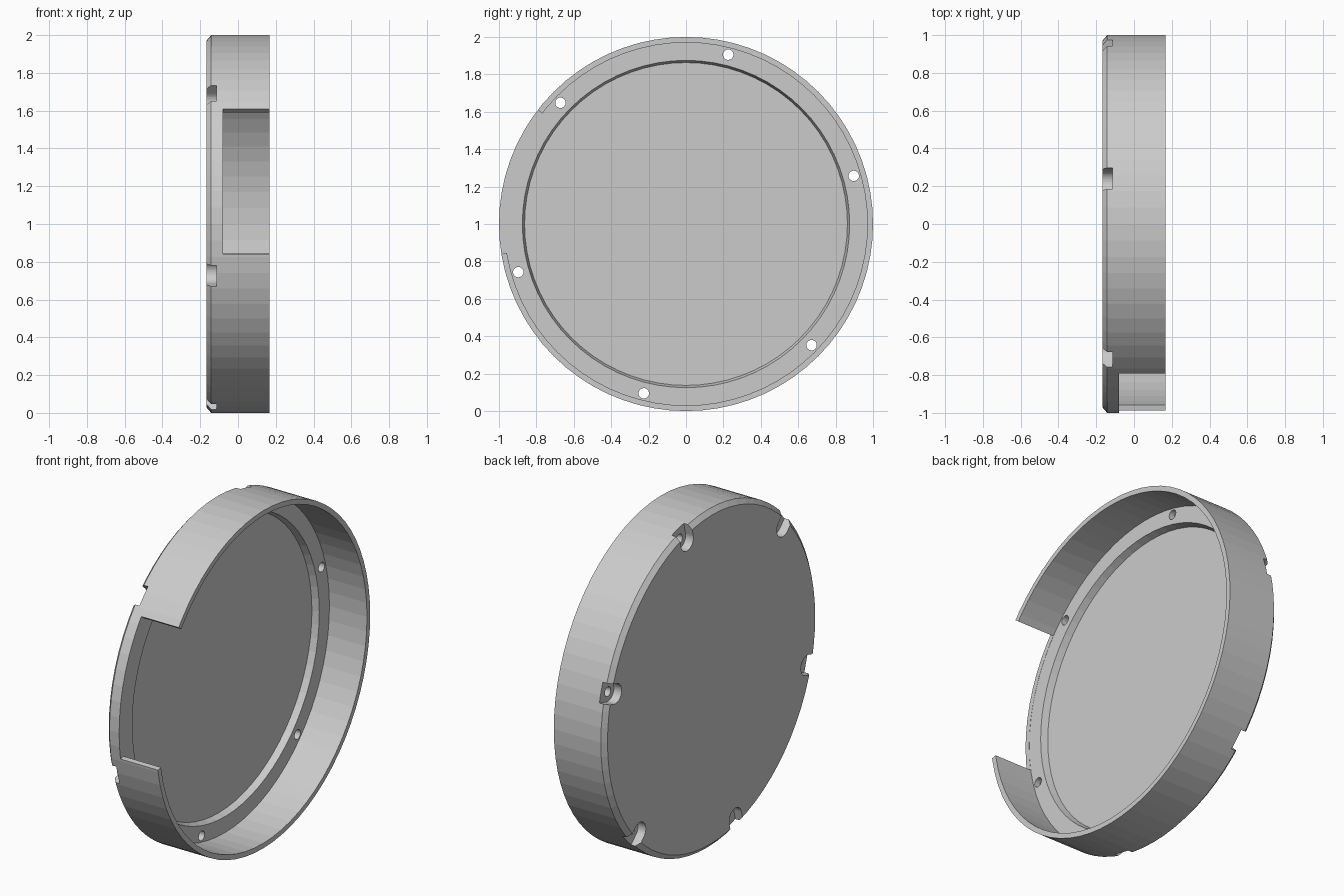
import bpy, bmesh
from math import sin, cos, radians, tau, pi

if "Cube" in bpy.data.objects:
    bpy.data.objects.remove(bpy.data.objects["Cube"])

SEGMENTS = 72
AXIS_Z = 1.0


def polar(r, a):
    return r * cos(a), AXIS_Z + r * sin(a)


def finish(bm, name):
    bmesh.ops.recalc_face_normals(bm, faces=bm.faces)
    mesh = bpy.data.meshes.new(name)
    bm.to_mesh(mesh)
    bm.free()
    obj = bpy.data.objects.new(name, mesh)
    bpy.context.collection.objects.link(obj)
    return obj


def lathe(name, profile):
    """Revolve (x, radius) points round the x axis and cap both ends."""
    bm = bmesh.new()
    rings = [[bm.verts.new((x, *polar(r, tau * i / SEGMENTS))) for i in range(SEGMENTS)]
             for x, r in profile]
    for a, b in zip(rings, rings[1:]):
        for i in range(SEGMENTS):
            j = (i + 1) % SEGMENTS
            bm.faces.new((a[i], a[j], b[j], b[i]))
    bm.faces.new(rings[0])
    bm.faces.new(rings[-1])
    return finish(bm, name)


def cutter(target, name, outlines, x0, x1):
    """Extrude (y, z) outlines along x and subtract them from the target."""
    bm = bmesh.new()
    for outline in outlines:
        a = [bm.verts.new((x0, y, z)) for y, z in outline]
        b = [bm.verts.new((x1, y, z)) for y, z in outline]
        bm.faces.new(a)
        bm.faces.new(b)
        for i in range(len(a)):
            j = (i + 1) % len(a)
            bm.faces.new((a[i], a[j], b[j], b[i]))
    obj = finish(bm, name)
    obj.hide_render = True
    obj.display_type = 'WIRE'
    mod = target.modifiers.new(name, 'BOOLEAN')
    mod.operation = 'DIFFERENCE'
    mod.solver = 'EXACT'
    mod.object = obj


def placed(points, angle):
    """Turn (radial, tangential) points to an angle on the disc."""
    c, s = cos(angle), sin(angle)
    return [(u * c - v * s, AXIS_Z + u * s + v * c) for u, v in points]


# Round cover: recessed floor, screw ledge, thin wall, chamfered back
cover = lathe("round_cover", [
    (-0.12, 0.863), (-0.08, 0.875), (-0.08, 0.97), (0.166, 0.97),
    (0.166, 1.0), (-0.142, 1.0), (-0.166, 0.972)])

# Screw positions
HOLE_R = 0.933
angles = [radians(16 + 60 * k) for k in range(6)]

# Round-ended notches in the back, open at the rim
w = 0.058
notch = [(HOLE_R + w * cos(t), w * sin(t))
         for t in (pi / 2 + pi * i / 16 for i in range(17))]
notch += [(1.1, -w), (1.1, w)]
cutter(cover, "rim_notches", [placed(notch, a) for a in angles], -0.3, -0.115)

# Screw holes through the ledge
hole = [(HOLE_R + 0.028 * cos(tau * i / 20), 0.028 * sin(tau * i / 20)) for i in range(20)]
cutter(cover, "screw_holes", [placed(hole, a) for a in angles], -0.3, 0.0)

# Opening in the side wall
arc = [radians(142.4 + 46.8 * i / 16) for i in range(17)]
opening = [polar(1.1, a) for a in arc] + [polar(0.92, a) for a in reversed(arc)]
cutter(cover, "wall_opening", [opening], -0.079, 0.3)
